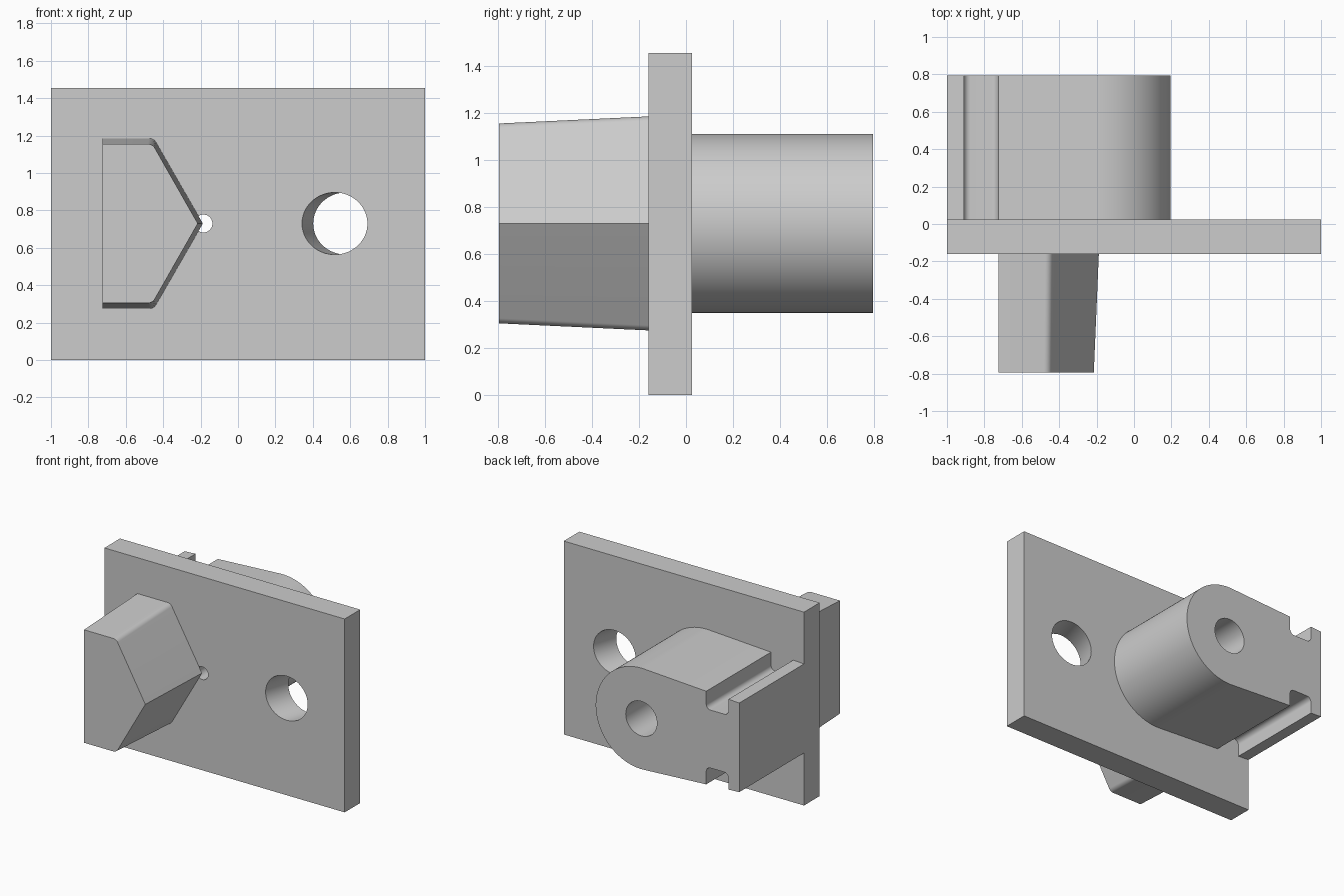
import bpy, bmesh, math
from mathutils import Vector

cube = bpy.data.objects.get("Cube")
if cube:
    bpy.data.objects.remove(cube, do_unlink=True)

grey = bpy.data.materials.new("plain grey")
grey.use_nodes = True
grey.diffuse_color = (0.604, 0.604, 0.604, 1)
grey.node_tree.nodes["Principled BSDF"].inputs["Base Color"].default_value = grey.diffuse_color

MID = 0.73                      # height of the shared centre line
FRONT, BACK = -0.16, 0.025      # plate faces
END = 0.795                     # reach of wedge and boss
PIN_X = -0.185                  # boss axis


def fillet(corners, steps=8):
    """Round the corners (x, z, radius) of a closed outline."""
    out = []
    for i, (x, z, r) in enumerate(corners):
        p = Vector((x, z))
        if r == 0:
            out.append(p)
            continue
        a = (Vector(corners[i - 1][:2]) - p).normalized()
        b = (Vector(corners[(i + 1) % len(corners)][:2]) - p).normalized()
        half = a.angle(b) / 2
        centre = p + (a + b).normalized() * r / math.sin(half)
        start = p + a * r / math.tan(half) - centre
        end = p + b * r / math.tan(half) - centre
        for k in range(steps + 1):
            out.append(centre + start.lerp(end, k / steps).normalized() * r)
    return out


def mirrored(upper):
    """Complete an outline from its upper half, listed around the centre line."""
    return upper + [(x, -z, r) for x, z, r in reversed(upper) if z > 0]


def loft(name, outline_a, y_a, outline_b, y_b):
    """Solid between two matching outlines at two depths."""
    bm = bmesh.new()
    a = [bm.verts.new((p[0], y_a, MID + p[1])) for p in outline_a]
    b = [bm.verts.new((p[0], y_b, MID + p[1])) for p in outline_b]
    bm.faces.new(a)
    bm.faces.new(b)
    for i in range(len(a)):
        bm.faces.new((a[i - 1], a[i], b[i], b[i - 1]))
    bmesh.ops.recalc_face_normals(bm, faces=bm.faces)
    mesh = bpy.data.meshes.new(name)
    bm.to_mesh(mesh)
    bm.free()
    mesh.materials.append(grey)
    ob = bpy.data.objects.new(name, mesh)
    bpy.context.collection.objects.link(ob)
    return ob


def circle(x, rx, rz, n=64):
    return [(x + rx * math.cos(math.tau * i / n), rz * math.sin(math.tau * i / n))
            for i in range(n)]


def drill(ob, cutter):
    bpy.context.view_layer.objects.active = ob
    mod = ob.modifiers.new("hole", "BOOLEAN")
    mod.operation, mod.solver, mod.object = "DIFFERENCE", "EXACT", cutter
    bpy.ops.object.modifier_apply(modifier=mod.name)
    bpy.data.objects.remove(cutter, do_unlink=True)


# Plate with a slanted hole and a small pin hole
half = 1.455 / 2
slab = [(-1, -half), (1, -half), (1, half), (-1, half)]
plate = loft("plate", slab, FRONT, slab, BACK)
for v in plate.data.vertices:
    v.co.z += half - MID
lean = 0.06 / (BACK - FRONT)
hole_x, over = 0.517, 0.1
drill(plate, loft("slanted_cutter",
                  circle(hole_x - over * lean, 0.175, 0.166), FRONT - over,
                  circle(hole_x + (BACK - FRONT + over) * lean, 0.175, 0.166), BACK + over))
pin = circle(PIN_X, 0.048, 0.048)
drill(plate, loft("pin_cutter", pin, FRONT - over, pin, BACK + over))


# Tapered latch wedge on the front
def wedge_outline(h, shoulder, tip):
    return fillet(mirrored([(tip, 0, 0), (shoulder, h, 0.043), (-0.725, h, 0)]))


wedge = loft("latch_wedge", wedge_outline(0.455, -0.45, -0.188), FRONT,
             wedge_outline(0.425, -0.457, -0.215), -END)

# Round-nosed boss on the back, with a clip groove above and below
R, taper = 0.38, math.radians(3.2)


def side(x):
    return R / math.cos(taper) + (x - PIN_X) * math.tan(taper)


sweep = math.pi / 2 + taper
nose = [(PIN_X + R * math.cos(t), R * math.sin(t), 0)
        for t in (sweep * k / 32 for k in range(33))]
groove = [(-0.725, side(-0.725), 0), (-0.725, 0.218, 0.035),
          (-0.91, 0.218, 0.035), (-0.91, side(-0.91), 0), (-1, side(-1), 0)]
profile = fillet(mirrored(nose + groove))
boss = loft("boss", profile, BACK, profile, END)
bore = circle(PIN_X, 0.13, 0.13)
drill(boss, loft("bore_cutter", bore, BACK - over, bore, END + over))

# Smooth the curves, keep the edges crisp
for ob in (plate, wedge, boss):
    bpy.ops.object.select_all(action="DESELECT")
    ob.select_set(True)
    bpy.context.view_layer.objects.active = ob
    bpy.ops.object.shade_smooth_by_angle(angle=math.radians(25))
